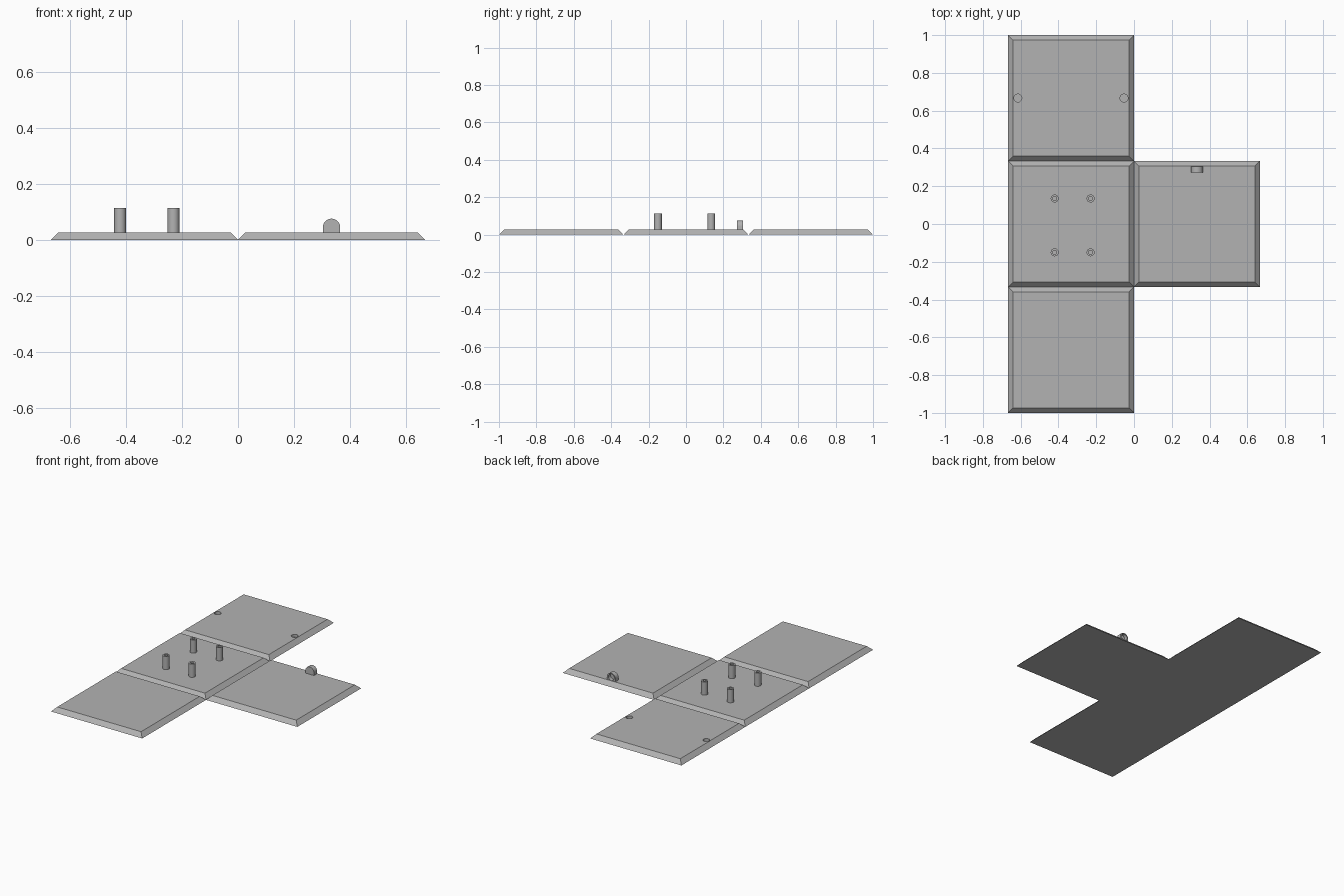
import bpy, bmesh, math
from mathutils import Vector

old = bpy.data.objects.get("Cube")
if old:
    bpy.data.objects.remove(old, do_unlink=True)

SIDE = 2 / 3      # panel edge length
THICK = 0.027     # panel thickness, also the mitre width
MAGNET_R = 0.021

grey = bpy.data.materials.new("plain_grey")
grey.use_nodes = True
colour = (0.45, 0.45, 0.45, 1)
grey.diffuse_color = colour
grey.node_tree.nodes["Principled BSDF"].inputs["Base Color"].default_value = colour


def finish(name, bm, smooth=False):
    bmesh.ops.recalc_face_normals(bm, faces=bm.faces)
    mesh = bpy.data.meshes.new(name)
    bm.to_mesh(mesh)
    bm.free()
    mesh.materials.append(grey)
    obj = bpy.data.objects.new(name, mesh)
    bpy.context.collection.objects.link(obj)
    if smooth:
        bpy.ops.object.select_all(action='DESELECT')
        obj.select_set(True)
        bpy.context.view_layer.objects.active = obj
        bpy.ops.object.shade_smooth_by_angle(angle=math.radians(30))
    return obj


def panel(name, x, y):
    """Square plate with 45 degree mitred edges."""
    bm = bmesh.new()
    bmesh.ops.create_cube(bm, size=1)
    for v in bm.verts:
        top = v.co.z > 0
        s = SIDE - 2 * THICK if top else SIDE
        v.co = (x + v.co.x * s, y + v.co.y * s, THICK if top else 0)
    return finish(name, bm)


def drill(target, name, centre, radius, depth, axis='Z'):
    """Blind round hole cut with a hidden cylinder."""
    bm = bmesh.new()
    bmesh.ops.create_cone(bm, cap_ends=True, segments=32, radius1=radius,
                          radius2=radius, depth=depth * 2)
    cutter = finish(name, bm)
    cutter.location = centre
    if axis == 'Y':
        cutter.rotation_euler.x = math.pi / 2
    cutter.hide_render = True
    cutter.hide_set(True)
    mod = target.modifiers.new(name, 'BOOLEAN')
    mod.operation = 'DIFFERENCE'
    mod.solver = 'EXACT'
    mod.object = cutter


def post(name, x, y):
    """Hollow standoff spun from its wall section."""
    outer, inner, top, floor = 0.021, 0.011, 0.114, 0.05
    section = [(outer, THICK - 0.003), (outer, top), (inner, top), (inner, floor), (0, floor)]
    bm = bmesh.new()
    verts = [bm.verts.new((r, 0, z)) for r, z in section]
    edges = [bm.edges.new(pair) for pair in zip(verts, verts[1:])]
    bmesh.ops.spin(bm, geom=verts + edges, axis=(0, 0, 1), cent=(0, 0, 0),
                   angle=math.tau, steps=32)
    bmesh.ops.remove_doubles(bm, verts=bm.verts, dist=0.0001)
    bmesh.ops.translate(bm, verts=bm.verts, vec=(x, y, 0))
    finish(name, bm, smooth=True)


# Four plates of the unfolded box
mid = SIDE / 2
panel("base_panel", -mid, 0)
panel("front_panel", -mid, -SIDE)
panel("left_panel", mid, 0)
back = panel("back_panel", -mid, SIDE)

# Round magnet pockets in the back plate
for label, x in (("right", -0.615), ("left", -0.053)):
    drill(back, label + "_pocket_cutter", (x, SIDE, THICK), MAGNET_R, 0.018)

# Standoffs on the base plate
for i, x in enumerate((-0.42, -0.23)):
    for j, y in enumerate((-0.15, 0.135)):
        post(f"standoff_{i}_{j}", x, y)

# Arched tab with a magnet pocket facing the back edge
tab_r, tab_z, tab_front, tab_back = 0.031, 0.045, 0.272, 0.304
bm = bmesh.new()
outline = [(mid - tab_r, THICK - 0.003), (mid + tab_r, THICK - 0.003)]
outline += [(mid + tab_r * math.cos(math.pi * k / 16), tab_z + tab_r * math.sin(math.pi * k / 16))
            for k in range(17)]
face = bm.faces.new([bm.verts.new((x, tab_front, z)) for x, z in outline])
side = bmesh.ops.extrude_face_region(bm, geom=[face])["geom"]
bmesh.ops.translate(bm, verts=[g for g in side if isinstance(g, bmesh.types.BMVert)],
                    vec=Vector((0, tab_back - tab_front, 0)))
tab = finish("magnet_tab", bm, smooth=True)
drill(tab, "tab_pocket_cutter", (mid, tab_back, tab_z + 0.004), MAGNET_R, 0.022, 'Y')
